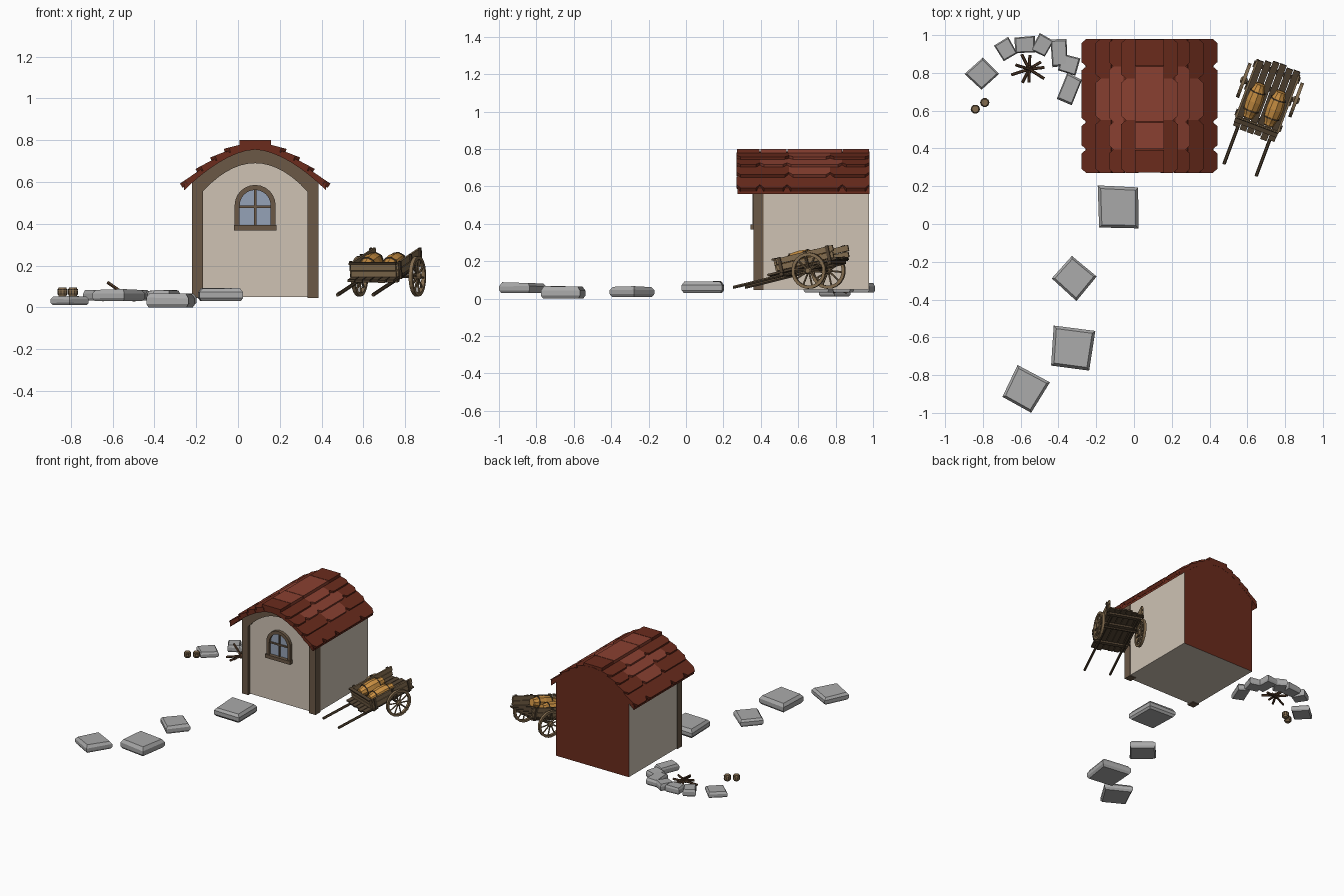
import bpy, bmesh, random
from math import pi, cos, sin, radians
from mathutils import Matrix, Vector

random.seed(4)
old = bpy.data.objects.get("Cube")
if old:
    bpy.data.objects.remove(old, do_unlink=True)


def material(name, r, g, b):
    m = bpy.data.materials.new(name)
    m.use_nodes = True
    col = [(c / 255) ** 2.2 for c in (r, g, b)] + [1]
    m.diffuse_color = col
    m.node_tree.nodes["Principled BSDF"].inputs["Base Color"].default_value = col
    return m


PLASTER = material("cream plaster", 205, 193, 178)
TRIM = material("brown trim", 106, 89, 72)
ROOF = material("dark red clay", 106, 47, 34)
TILE = material("light red clay", 136, 66, 52)
GLASS = material("blue grey glass", 148, 161, 182)
STONE = material("grey stone", 168, 168, 168)
WOOD = material("cart wood", 130, 108, 80)
DARK = material("dark wood", 82, 68, 52)
STRAW = material("golden straw", 200, 142, 68)
LOG = material("burnt log", 84, 62, 46)
I = Matrix.Identity(4)


def finish(name, bm, mats, M=I):
    bmesh.ops.recalc_face_normals(bm, faces=bm.faces[:])
    me = bpy.data.meshes.new(name)
    bm.to_mesh(me)
    bm.free()
    for m in mats if isinstance(mats, list) else [mats]:
        me.materials.append(m)
    ob = bpy.data.objects.new(name, me)
    ob.matrix_world = M
    bpy.context.collection.objects.link(ob)
    return ob


def prism(name, pts, move, mat):
    """Extrude a closed 3D outline along a vector."""
    bm = bmesh.new()
    f = bm.faces.new([bm.verts.new(p) for p in pts])
    ext = bmesh.ops.extrude_face_region(bm, geom=[f])["geom"]
    bmesh.ops.translate(bm, verts=[v for v in ext if isinstance(v, bmesh.types.BMVert)], vec=move)
    return finish(name, bm, mat)


def panel(name, pts, y0, y1, mat):
    return prism(name, [(x, y0, z) for x, z in pts], (0, y1 - y0, 0), mat)


def box(name, centre, size, mat, M=I):
    bm = bmesh.new()
    bmesh.ops.create_cube(bm, size=1, matrix=Matrix.Translation(centre) @ Matrix.Diagonal((*size, 1)))
    return finish(name, bm, mat, M)


def loft(name, rings, mat, M=I, loop=False):
    bm = bmesh.new()
    vs = [[bm.verts.new(p) for p in ring] for ring in rings]
    n = len(vs[0])
    for a, b in zip(vs, vs[1:] + vs[:1] if loop else vs[1:]):
        for i in range(n):
            bm.faces.new((a[i], a[(i + 1) % n], b[(i + 1) % n], b[i]))
    if not loop:
        bm.faces.new(vs[0])
        bm.faces.new(vs[-1])
    return finish(name, bm, mat, M)


def lathe(name, profile, sides, mat, M=I, loop=False):
    rings = [[(r * cos(2 * pi * i / sides), r * sin(2 * pi * i / sides), h)
              for i in range(sides)] for r, h in profile]
    return loft(name, rings, mat, M, loop)


def rod(name, a, b, r, mat, M=I):
    a, b = Vector(a), Vector(b)
    d = b - a
    T = Matrix.Translation(a) @ d.to_track_quat("Z", "Y").to_matrix().to_4x4()
    return lathe(name, [(r, 0), (r, d.length)], 6, mat, M @ T)


# House body, with the back wall in clay colour
CX, GROUND, BACK = 0.082, 0.05, 0.98


def roof_z(d):
    return 0.8 - 0.215 * (abs(d) / 0.36) ** 1.7


def arch(half, drop, n=16):
    return [(CX + d, roof_z(d) - drop) for d in (half - 2 * half * i / n for i in range(n + 1))]


outer = [(CX - 0.298, GROUND), (CX + 0.298, GROUND)] + arch(0.298, 0.04)
house = panel("house_walls", outer, 0.378, BACK - 0.001, [PLASTER, ROOF])
for f in house.data.polygons:
    f.material_index = int(f.normal.y > 0.9)

# Front trim: two posts joined by an arch
inner = [(CX + d, 0.69 - 0.135 * (d / 0.25) ** 2) for d in (-0.25 + 0.5 * i / 14 for i in range(15))]
frame = ([(CX + 0.25, 0.045), (CX + 0.303, 0.045)] + arch(0.303, 0.035)
         + [(CX - 0.303, 0.045), (CX - 0.25, 0.045)] + inner)
panel("front_trim", frame, 0.36, 0.415, TRIM)

# Roof shell and its overlapping tiles
shell = arch(0.34, 0.014) + arch(0.34, 0.045)[::-1]
panel("roof_shell", shell, 0.275, BACK, ROOF)
rows_even = [0.27, 0.395, 0.54, 0.835, BACK]
rows_odd = [0.27, 0.55, 0.77, BACK]


def tile(x0, z0, x1, z1, y0, y1, mat):
    c = min(0.022, (y1 - y0) / 4)
    outline = [(0, y0), (0, y1), (0.7, y1), (1, y1 - c), (1, y0 + c), (0.7, y0)]
    pts = [(x0 + (x1 - x0) * t, y, z0 + (z1 - z0) * t) for t, y in outline]
    n = Vector((z1 - z0, 0, x0 - x1)).normalized()
    prism("roof_tile", pts, n * (0.024 if n.z < 0 else -0.024), mat)


edges = [0, 0.076, 0.15, 0.215, 0.285, 0.36]
for col, (a, b) in enumerate(zip(edges, edges[1:])):
    rows = rows_odd if col % 2 else rows_even
    for y0, y1 in zip(rows, rows[1:]):
        mat = TILE if 0.45 < (y0 + y1) / 2 < 0.75 and col < 4 else ROOF
        if col == 0:
            box("ridge_tile", (CX, (y0 + y1) / 2, 0.787), (2 * b, y1 - y0 - 0.004, 0.026), mat)
            continue
        for s in (-1, 1):
            tile(CX + s * (a - 0.012), roof_z(a) - 0.004, CX + s * b, roof_z(b) + 0.007, y0, y1, mat)

# Arched window
SPRING, SILL = 0.488, 0.39


def window_arc(r, n=12):
    return [(CX + r * cos(pi * i / n), SPRING + r * sin(pi * i / n)) for i in range(n + 1)]


def window_outline(r):
    return [(CX + r, SILL)] + window_arc(r) + [(CX - r, SILL)]


panel("window_glass", window_outline(0.08), 0.372, 0.38, GLASS)
panel("window_frame", window_outline(0.098) + window_outline(0.074)[::-1], 0.355, 0.38, TRIM)
box("window_sill", (CX, 0.363, 0.382), (0.204, 0.036, 0.026), TRIM)
box("window_upright", (CX, 0.37, 0.475), (0.011, 0.012, 0.175), TRIM)
box("window_crossbar", (CX, 0.37, 0.482), (0.15, 0.012, 0.011), TRIM)


# Rough flat stones: centre x, y, base z, width, depth, height, turn
def stone(name, x, y, z, w, d, h, turn):
    j = [(random.uniform(0.9, 1.05), random.uniform(0.9, 1.05)) for _ in range(4)]
    rings = []
    for k, t in ((0.9, 0), (1.0, 0.25), (1.0, 0.68), (0.86, 1)):
        rings.append([(sx * w / 2 * k * a, sy * d / 2 * k * b, h * t * random.uniform(0.88, 1))
                      for (sx, sy), (a, b) in zip(((-1, -1), (1, -1), (1, 1), (-1, 1)), j)])
    loft(name, rings, STONE, Matrix.Translation((x, y, z)) @ Matrix.Rotation(radians(turn), 4, "Z"))


for s in ((-0.08, 0.085, 0.03, 0.22, 0.23, 0.065, -1), (-0.315, -0.285, 0.01, 0.175, 0.175, 0.058, -40),
          (-0.325, -0.655, 0, 0.22, 0.22, 0.07, -8), (-0.577, -0.877, 0.03, 0.19, 0.185, 0.058, -28)):
    stone("path_stone", *s)
stone("seat_stone", -0.805, 0.795, 0.012, 0.13, 0.13, 0.043, 43)
for s in ((-0.677, 0.925, 0.09, 0.1, 30), (-0.578, 0.948, 0.11, 0.085, 4), (-0.485, 0.945, 0.085, 0.1, -28),
          (-0.395, 0.905, 0.085, 0.15, 3), (-0.345, 0.845, 0.1, 0.095, -18), (-0.342, 0.715, 0.09, 0.15, -22)):
    x, y, w, d, turn = s
    stone("fire_ring_stone", x, y, 0.032, w, d, 0.052, turn)

# Campfire logs
for i in range(9):
    a = i * 2 * pi / 9 + random.uniform(-0.2, 0.2)
    r = random.uniform(0.07, 0.1)
    tip = 0.12 if i == 4 else random.uniform(0.03, 0.06)
    c, s = cos(a), sin(a)
    rod("fire_log", (-0.555 - 0.02 * c, 0.82 - 0.02 * s, 0.05 + i * 0.002),
        (-0.555 + r * c, 0.82 + r * s, tip), 0.008, LOG)

# Two small kegs
for x, y in ((-0.84, 0.608), (-0.79, 0.643)):
    T = Matrix.Translation((x, y, 0.053))
    lathe("keg", [(0.018, 0), (0.0235, 0.014), (0.0235, 0.028), (0.018, 0.042)], 10, WOOD, T)
    for h in (0.008, 0.03):
        lathe("keg_hoop", [(0.022, h), (0.0245, h), (0.0245, h + 0.005), (0.022, h + 0.005)], 10, DARK, T, True)

# Cart, tipped forward onto its shafts
CART = (Matrix.Translation((0.70, 0.656, 0.17)) @ Matrix.Rotation(radians(-20.5), 4, "Z")
        @ Matrix.Rotation(radians(13), 4, "X"))
for i in range(6):
    y0, y1 = -0.2 + random.uniform(-0.01, 0.01), 0.2 + random.uniform(-0.015, 0.015)
    box("deck_slat", (-0.1 + i * 0.04, (y0 + y1) / 2, 0), (0.036, y1 - y0, 0.012), DARK, CART)
for y in (-0.12, 0.06, 0.16):
    box("deck_beam", (0, y, -0.014), (0.23, 0.022, 0.016), DARK, CART)
for s in (-1, 1):
    rod("shaft", (s * 0.091, -0.41, -0.018), (s * 0.091, 0.17, -0.018), 0.009, DARK, CART)
    for k in (0, 1):
        box("side_board", (s * 0.117, 0.03 + k * 0.006, 0.024 + k * 0.034), (0.012, 0.33, 0.031), WOOD, CART)
    for y in (-0.11, 0.04, 0.17):
        box("side_stake", (s * 0.126, y, 0.035), (0.009, 0.018, 0.085), DARK, CART)
for k in (0, 1):
    box("front_board", (0, -0.14, 0.022 + k * 0.032), (0.23, 0.012, 0.029), WOOD, CART)
box("front_rail", (0, -0.142, 0.074), (0.24, 0.024, 0.01), DARK, CART)

# Axle and spoked wheels
AXLE_Y, AXLE_Z = 0.05, -0.033
rod("axle", (-0.165, AXLE_Y, AXLE_Z), (0.165, AXLE_Y, AXLE_Z), 0.008, DARK, CART)
for s in (-1, 1):
    W = CART @ Matrix.Translation((s * 0.148, AXLE_Y, AXLE_Z)) @ Matrix.Rotation(pi / 2, 4, "Y")
    lathe("wheel_rim", [(0.08, -0.009), (0.097, -0.009), (0.097, 0.009), (0.08, 0.009)], 20, WOOD, W, True)
    lathe("wheel_hub", [(0.013, -0.018), (0.019, -0.01), (0.019, 0.01), (0.013, 0.018)], 10, WOOD, W)
    for i in range(10):
        a = i * pi / 5
        rod("wheel_spoke", (0.012 * cos(a), 0.012 * sin(a), 0), (0.083 * cos(a), 0.083 * sin(a), 0), 0.005, WOOD, W)

# Tied straw bundles lying in the cart
bundle = [(0.028, -0.095), (0.03, -0.08), (0.042, -0.045), (0.046, 0), (0.042, 0.045), (0.03, 0.08), (0.028, 0.095)]
for x in (-0.058, 0.058):
    B = CART @ Matrix.Translation((x, -0.015, 0.046)) @ Matrix.Rotation(pi / 2, 4, "X")
    lathe("straw_bundle", bundle, 9, STRAW, B)
    for h in (-0.055, 0.05):
        lathe("bundle_tie", [(0.036, h), (0.044, h), (0.044, h + 0.006), (0.036, h + 0.006)], 9, DARK, B, True)
